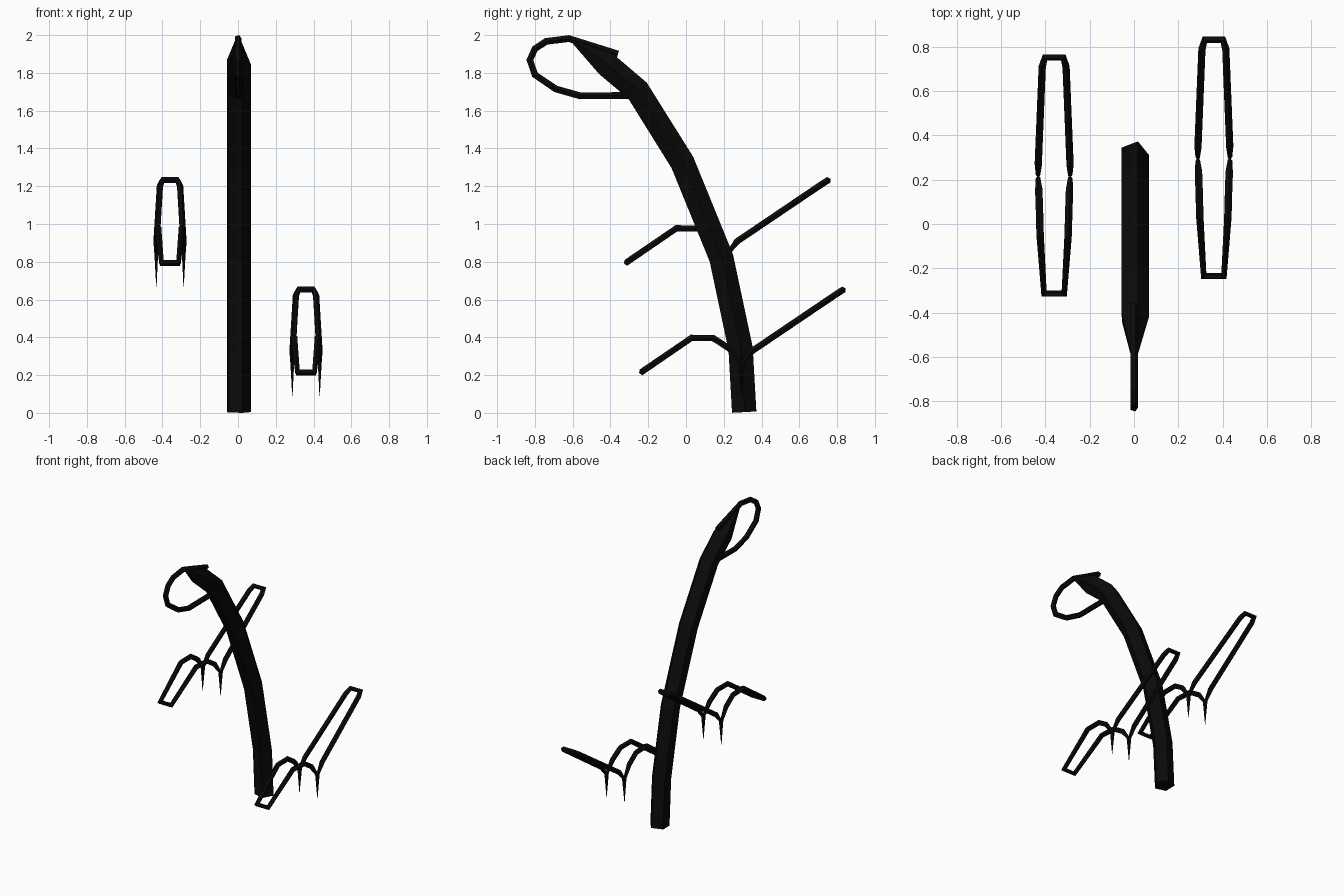
import bpy, bmesh, math
from mathutils import Vector

if "Cube" in bpy.data.objects:
    bpy.data.objects.remove(bpy.data.objects["Cube"])

black = bpy.data.materials.new("black")
black.diffuse_color = (0.003, 0.003, 0.003, 1)
black.use_nodes = True
black.node_tree.nodes["Principled BSDF"].inputs["Base Color"].default_value = black.diffuse_color


def tube(bm, path, sides=5, phase=3):
    """Sweep a polygon along (x, y, z, radius) points, without twisting."""
    pts = [Vector(p[:3]) for p in path]
    last = len(pts) - 1
    u, prev, rings = Vector((1, 0, 0)), None, []
    for i, p in enumerate(pts):
        t = Vector()
        if i > 0:
            t += (p - pts[i - 1]).normalized()
        if i < last:
            t += (pts[i + 1] - p).normalized()
        t.normalize()
        if prev is not None:
            u = prev.rotation_difference(t) @ u
        u = (u - t * u.dot(t)).normalized()
        prev, v = t, t.cross(u)
        ring = []
        for k in range(sides):
            a = math.radians(phase) + math.tau * k / sides
            ring.append(bm.verts.new(p + (u * math.cos(a) + v * math.sin(a)) * path[i][3]))
        rings.append(ring)
    for a, b in zip(rings, rings[1:]):
        for k in range(sides):
            n = (k + 1) % sides
            bm.faces.new((a[k], a[n], b[n], b[k]))
    bm.faces.new(rings[0][::-1])
    bm.faces.new(rings[-1])


def finish(bm, name):
    bmesh.ops.recalc_face_normals(bm, faces=bm.faces)
    me = bpy.data.meshes.new(name)
    bm.to_mesh(me)
    bm.free()
    me.materials.append(black)
    ob = bpy.data.objects.new(name, me)
    bpy.context.collection.objects.link(ob)
    return ob


# Curved main shaft, narrowing at the top
bm = bmesh.new()
tube(bm, [(0, y, z, r) for y, z, r in (
    (0.307, 0.004, 0.068), (0.288, 0.34, 0.068), (0.186, 0.82, 0.068),
    (-0.02, 1.325, 0.068), (-0.257, 1.705, 0.068), (-0.42, 1.843, 0.068),
    (-0.6, 1.975, 0.014))])
finish(bm, "curved_shaft")

# Thin hook looping from the shaft's neck over its tip
bm = bmesh.new()
tube(bm, [(0, y, z, 0.019) for y, z in (
    (-0.29, 1.68), (-0.56, 1.678), (-0.69, 1.715), (-0.80, 1.79), (-0.827, 1.868),
    (-0.80, 1.928), (-0.74, 1.967), (-0.62, 1.982), (-0.36, 1.90))])
finish(bm, "top_hook")


# Spiked side frames: a front and a back loop, each tapering down into two spikes
R = 0.018
front = [(0.072, 0.212, 0.67, 0.001), (0.072, 0.205, 0.845, 0.011), (0.068, 0.15, 0.92, R),
         (0.065, 0.065, 0.975, R), (0.062, -0.05, 0.977, R), (0.045, -0.315, 0.795, R)]
back = [(0.072, 0.212, 0.67, 0.001), (0.072, 0.222, 0.845, 0.011), (0.07, 0.27, 0.908, R),
        (0.052, 0.71, 1.205, R), (0.04, 0.752, 1.232, R)]


def half_loop(bm, side, offset):
    ox, oy, oz = offset
    right = [(ox + x, oy + y, oz + z, r) for x, y, z, r in side]
    left = [(ox - x, oy + y, oz + z, r) for x, y, z, r in side]
    tube(bm, right + left[::-1])


for name, offset in (("left_frame", (-0.36, 0, 0)), ("right_frame", (0.36, 0.08, -0.58))):
    bm = bmesh.new()
    half_loop(bm, front, offset)
    half_loop(bm, back, offset)
    finish(bm, name)
